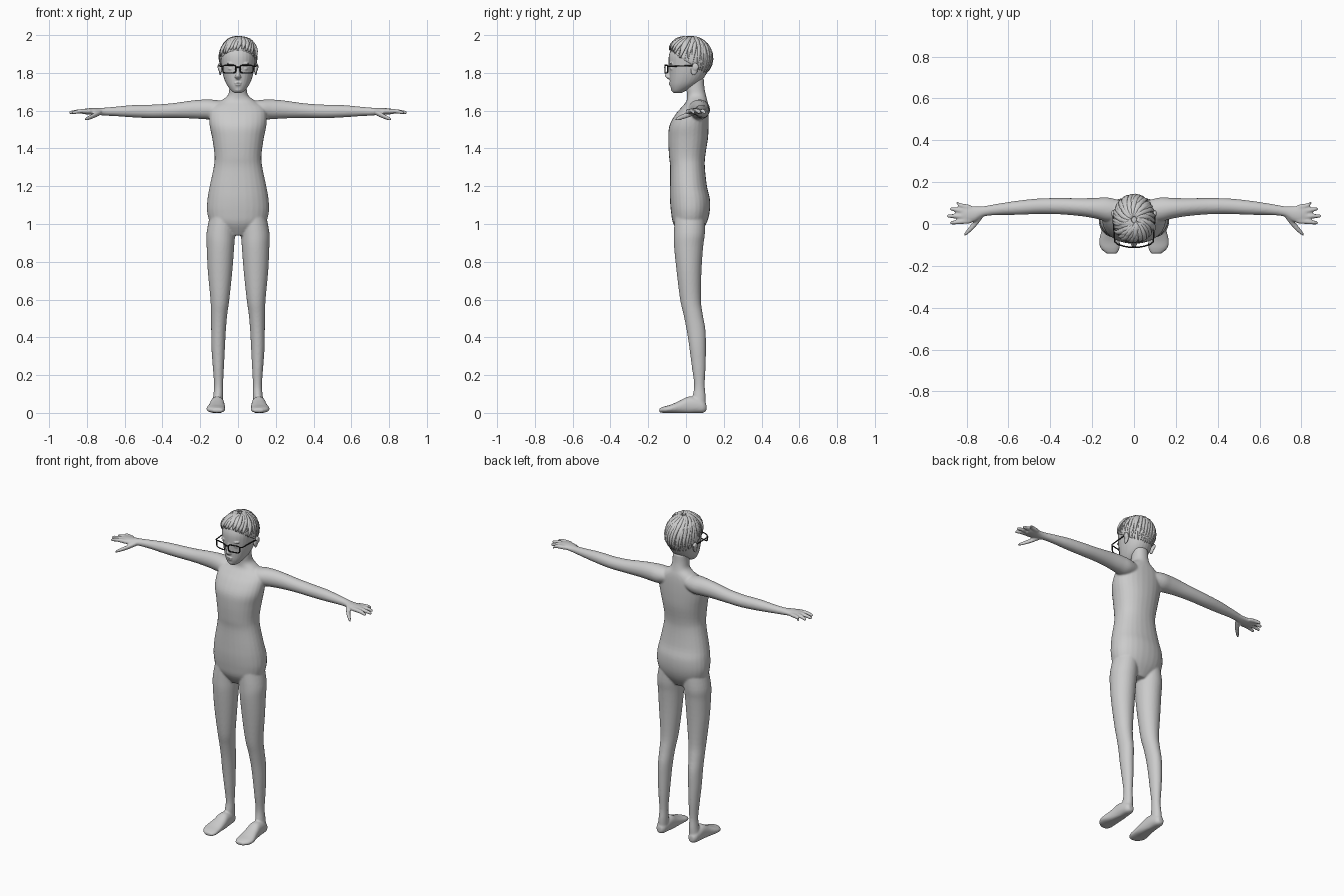
import bpy, bmesh, math, random
from math import sin, cos, pi, radians
from mathutils import Vector, Matrix

random.seed(4)
cube = bpy.data.objects.get("Cube")
if cube:
    bpy.data.objects.remove(cube)


def material(name, rgb):
    m = bpy.data.materials.new(name)
    m.use_nodes = True
    m.diffuse_color = (*rgb, 1)
    m.node_tree.nodes["Principled BSDF"].inputs["Base Color"].default_value = (*rgb, 1)
    return m


grey = material("plain grey", (0.6, 0.6, 0.6))


def spline(rows, steps):
    """Catmull-Rom interpolation of rows of numbers."""
    out = []
    for i in range(len(rows) - 1):
        a, b, c, d = (rows[max(0, min(len(rows) - 1, i + k))] for k in (-1, 0, 1, 2))
        for s in range(steps):
            t = s / steps
            out.append([q + t / 2 * (r - p + t * (2*p - 5*q + 4*r - w + t * (3*q - p - 3*r + w)))
                        for p, q, r, w in zip(a, b, c, d)])
    return out + [list(rows[-1])]


def skin_rings(bm, rings):
    loops = [[bm.verts.new(p) for p in ring] for ring in rings]
    n = len(loops[0])
    for lo, hi in zip(loops, loops[1:]):
        for i in range(n):
            bm.faces.new((lo[i], lo[(i + 1) % n], hi[(i + 1) % n], hi[i]))
    bm.faces.new(loops[0][::-1])
    bm.faces.new(loops[-1])


def loft(bm, axis, rows, mirror=False, steps=4, n=28, power=2.0):
    """Rows are: place along axis, two centre values, two radii."""
    order = {"x": (0, 1, 2), "y": (1, 0, 2), "z": (2, 0, 1)}[axis]
    for side in ((1, -1) if mirror else (1,)):
        rings = []
        for along, cu, cv, ru, rv in spline(rows, steps):
            ring = []
            for i in range(n):
                c, s = cos(2 * pi * i / n), sin(2 * pi * i / n)
                p = [0, 0, 0]
                p[order[0]] = along
                p[order[1]] = cu + ru * math.copysign(abs(c) ** (2 / power), c)
                p[order[2]] = cv + rv * math.copysign(abs(s) ** (2 / power), s)
                ring.append((p[0] * side, p[1], max(p[2], 0)))
            rings.append(ring)
        skin_rings(bm, rings)


def ball(bm, centre, size, tilt=0, mirror=True):
    for side in ((1, -1) if mirror else (1,)):
        mat = (Matrix.Translation((centre[0] * side, *centre[1:])) @ Matrix.Rotation(tilt, 4, "X")
               @ Matrix.Diagonal((*size, 1)))
        bmesh.ops.create_uvsphere(bm, u_segments=20, v_segments=12, radius=1, matrix=mat)


def finish(bm, name, mat, voxel=0, smooth=0):
    bmesh.ops.recalc_face_normals(bm, faces=bm.faces)
    for f in bm.faces:
        f.smooth = True
    mesh = bpy.data.meshes.new(name)
    bm.to_mesh(mesh)
    bm.free()
    mesh.materials.append(mat)
    ob = bpy.data.objects.new(name, mesh)
    bpy.context.collection.objects.link(ob)
    if voxel:
        r = ob.modifiers.new("blend", "REMESH")
        r.mode, r.voxel_size, r.use_smooth_shade = "VOXEL", voxel, True
        s = ob.modifiers.new("soften", "SMOOTH")
        s.factor, s.iterations = 0.5, smooth
    return ob


# Body: torso and neck, legs, feet, arms and hands blended into one skin
bm = bmesh.new()
loft(bm, "z", [(.94, 0, .02, .06, .05), (1, 0, .02, .14, .087), (1.06, 0, .023, .163, .102),
               (1.13, 0, .021, .162, .106), (1.2, 0, .013, .15, .098), (1.3, 0, .008, .129, .092),
               (1.36, 0, .006, .124, .096), (1.45, 0, .011, .136, .105), (1.52, 0, .016, .15, .104),
               (1.58, 0, .032, .152, .088), (1.62, 0, .048, .14, .07), (1.65, 0, .058, .095, .056),
               (1.68, 0, .056, .055, .05), (1.72, 0, .05, .046, .048), (1.77, 0, .05, .045, .045)],
     power=2.2)
loft(bm, "z", [(1.04, .08, .02, .07, .08), (.95, .091, .018, .076, .082), (.88, .093, .014, .073, .077),
               (.75, .095, .016, .065, .066), (.6, .096, .024, .05, .055), (.52, .1, .038, .043, .051),
               (.44, .103, .053, .039, .05), (.35, .105, .061, .036, .044), (.25, .104, .067, .03, .037),
               (.15, .103, .071, .024, .028), (.09, .105, .07, .026, .034), (.03, .11, .068, .03, .036)],
     mirror=True)
loft(bm, "y", [(.108, .11, .028, .016, .018), (.09, .11, .032, .029, .032), (.05, .11, .04, .035, .042),
               (.01, .11, .04, .038, .046), (-.03, .112, .031, .043, .035), (-.08, .117, .022, .05, .022),
               (-.115, .114, .017, .046, .017), (-.142, .106, .013, .025, .011)], mirror=True, power=2.3)
loft(bm, "x", [(.04, .06, 1.61, .045, .035), (.12, .068, 1.605, .058, .052), (.18, .075, 1.607, .05, .052),
               (.25, .08, 1.606, .043, .047), (.35, .085, 1.6, .039, .039), (.45, .085, 1.596, .037, .036),
               (.55, .078, 1.597, .034, .033), (.65, .07, 1.596, .027, .025), (.72, .06, 1.595, .025, .02),
               (.76, .048, 1.596, .036, .018), (.8, .045, 1.596, .042, .016), (.825, .045, 1.595, .036, .012)],
     mirror=True)
fingers = [(.08, .1, .85), (.058, .072, .88), (.036, .038, .895), (.014, .006, .88)]
for base, tip, reach in fingers:
    loft(bm, "x", [(.78, base, 1.597, .012, .012), (.835, (base + tip) / 2, 1.597, .0115, .012),
                   (reach - .008, tip, 1.59, .009, .009), (reach, tip, 1.588, .004, .004)], mirror=True, n=12)
loft(bm, "x", [(.725, .045, 1.592, .02, .014), (.76, .002, 1.575, .02, .014),
               (.795, -.036, 1.56, .014, .011), (.812, -.052, 1.553, .006, .006)], mirror=True, n=12)
finish(bm, "body", grey, .0055, 5)

# Head: skull, jaw, nose, lips, brows, eyes and ears
bm = bmesh.new()
loft(bm, "z", [(1.693, 0, -.045, .016, .02), (1.703, 0, -.04, .033, .034), (1.73, 0, -.018, .055, .065),
               (1.76, 0, -.001, .07, .085), (1.8, 0, .011, .082, .099), (1.85, 0, .017, .09, .109),
               (1.9, 0, .02, .092, .109), (1.95, 0, .022, .074, .088), (1.975, 0, .024, .044, .054),
               (1.984, 0, .024, .015, .02)], power=2.15)
loft(bm, "z", [(1.766, 0, -.084, .008, .01), (1.776, 0, -.092, .016, .014), (1.786, 0, -.095, .012, .017),
               (1.81, 0, -.088, .009, .013), (1.84, 0, -.083, .01, .01)], n=16)
ball(bm, (0, -.082, 1.747), (.02, .01, .005), mirror=False)
ball(bm, (0, -.08, 1.737), (.017, .01, .006), mirror=False)
ball(bm, (0, -.068, 1.712), (.02, .012, .012), mirror=False)
ball(bm, (.036, -.078, 1.85), (.026, .01, .006))
ball(bm, (.036, -.069, 1.822), (.017, .016, .01))
ball(bm, (.094, .045, 1.82), (.008, .019, .034), radians(-12))
ball(bm, (.101, .05, 1.832), (.007, .018, .02))
finish(bm, "head", grey, .0035, 3)

# Hair: a fitted cap covered with tapering locks
CENTRE, SIZE = Vector((0, .021, 1.875)), Vector((.099, .118, .112))


def scalp(az, polar, lift=0):
    """Point on the scalp; azimuth is measured from the front."""
    d = Vector((sin(polar) * sin(az), -sin(polar) * cos(az), cos(polar)))
    return CENTRE + d * SIZE + d * lift


def hairline(az):
    return radians(64 + 38 * (1 - cos(az)))


def lock(bm, path, width, depth):
    rings = []
    for i, p in enumerate(path):
        t = i / (len(path) - 1)
        along = path[min(i + 1, len(path) - 1)] - path[max(i - 1, 0)]
        across = along.cross(p - CENTRE).normalized()
        up = across.cross(along).normalized()
        size = max(.12, (1 - t ** 3) * min(1, .45 + 2 * t))
        rings.append([p + across * cos(a) * width * size + up * sin(a) * depth * size
                      for a in (k * pi / 4 for k in range(8))])
    skin_rings(bm, rings)


bm = bmesh.new()
skin_rings(bm, [[scalp(2 * pi * i / 48, .02 + hairline(2 * pi * i / 48) * k / 16) for i in range(48)]
                for k in range(17)])
finish(bm, "hair_cap", grey)

bm = bmesh.new()
for layer, count in enumerate((34, 20)):
    for i in range(count):
        az = 2 * pi * (i + random.random() * .5) / count
        if cos(az) > .75:
            continue
        end = hairline(az) * random.uniform(.95, 1.03) * (1 - .3 * layer)
        lock(bm, [scalp(az + .5 * (1 - t) ** 2, .12 + (end - .12) * t, .002 + .004 * layer * (1 - t))
                  for t in (k / 9 for k in range(10))], .013, .006)
finish(bm, "swept_locks", grey)

# Front quiff: locks that rise from the hairline and sweep back to one side
bm = bmesh.new()
for row in range(3):
    for i in range(11):
        az = radians(-62 + 124 * (i + row * .3) / 10) + random.uniform(-.05, .05)
        start = hairline(az) * (1 - .22 * row) + random.uniform(-.05, .05)
        bulge = random.uniform(.007, .014) * (1 - .25 * row)
        lock(bm, [scalp(az + .5 * t, start * (1 - t) + .12 * t, .002 + bulge * sin(pi * t ** .7))
                  for t in (k / 9 for k in range(10))], .013, .007)
finish(bm, "quiff", grey)

# Glasses: rectangular rims, bridge and side arms
black = material("black frame", (.02, .02, .02))


def wire(name, points, closed=False, thick=.0035):
    cu = bpy.data.curves.new(name, "CURVE")
    cu.dimensions, cu.bevel_depth, cu.bevel_resolution = "3D", thick, 2
    sp = cu.splines.new("POLY")
    sp.points.add(len(points) - 1)
    for p, co in zip(sp.points, points):
        p.co = (*co, 1)
    sp.use_cyclic_u = closed
    cu.materials.append(black)
    bpy.context.collection.objects.link(bpy.data.objects.new(name, cu))


for side, word in ((1, "left"), (-1, "right")):
    rim = []
    for k in range(24):
        c, s = cos(k * pi / 12), sin(k * pi / 12)
        x = .046 + .034 * math.copysign(abs(c) ** .45, c)
        rim.append((side * x, -.112 + 2.5 * x * x, 1.82 + .021 * math.copysign(abs(s) ** .45, s)))
    wire(word + "_rim", rim, True)
    wire(word + "_arm", [(side * x, y, z) for x, y, z in
                         ((.08, -.096, 1.835), (.092, -.085, 1.835), (.1, .03, 1.838), (.1, .06, 1.822))])
wire("bridge", [(-.013, -.111, 1.828), (0, -.112, 1.83), (.013, -.111, 1.828)])
